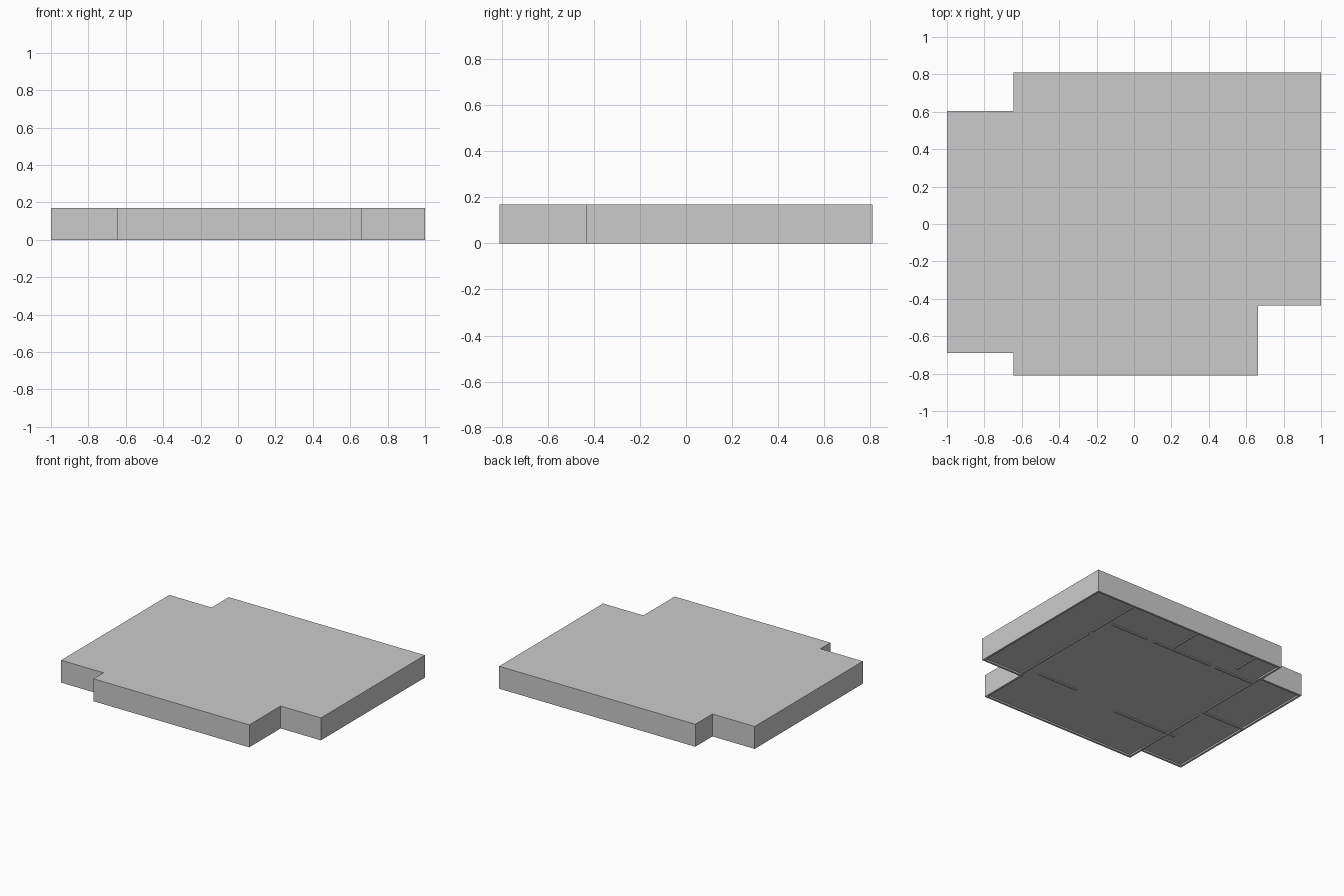
import bpy, bmesh

if "Cube" in bpy.data.objects:
    bpy.data.objects.remove(bpy.data.objects["Cube"])

H, WALL, FLOOR = 0.17, 0.016, 0.012
OUTLINE = [(-1, -.69), (-.645, -.69), (-.645, -.81), (.662, -.81), (.662, -.435),
           (1, -.435), (1, .81), (-.645, .81), (-.645, .605), (-1, .605)]


def inset(pts, d):
    """Move a right-angled counter-clockwise outline inwards by d."""
    out = []
    for i, (x, y) in enumerate(pts):
        for ax, ay, bx, by in ((*pts[i - 1], x, y), (x, y, *pts[(i + 1) % len(pts)])):
            if abs(bx - ax) > abs(by - ay):
                ny = d if bx > ax else -d
            else:
                nx = -d if by > ay else d
        out.append((x + nx, y + ny))
    return out


def finish(name, bm):
    bmesh.ops.recalc_face_normals(bm, faces=bm.faces)
    me = bpy.data.meshes.new(name)
    bm.to_mesh(me)
    bm.free()
    ob = bpy.data.objects.new(name, me)
    bpy.context.collection.objects.link(ob)
    return ob


def ring(bm, pts, z):
    return [bm.verts.new((x, y, z)) for x, y in pts]


def bridge(bm, a, b):
    for i in range(len(a)):
        j = (i + 1) % len(a)
        bm.faces.new((a[i], a[j], b[j], b[i]))


def prism(name, pts, z0, z1):
    bm = bmesh.new()
    a, b = ring(bm, pts, z0), ring(bm, pts, z1)
    bm.faces.new(a)
    bm.faces.new(b)
    bridge(bm, a, b)
    return finish(name, bm)


# Outer walls and flat roof in one shell, open underneath
bm = bmesh.new()
inner = inset(OUTLINE, WALL)
loops = [ring(bm, OUTLINE, H), ring(bm, OUTLINE, 0), ring(bm, inner, 0), ring(bm, inner, H - 0.012)]
for a, b in zip(loops, loops[1:]):
    bridge(bm, a, b)
bm.faces.new(loops[0])
bm.faces.new(loops[-1])
finish("walls_and_roof", bm)

# Floor slab, slightly recessed above the wall bottoms
prism("floor", inner, FLOOR, FLOOR + 0.008)

# Room partitions, whose feet show below the floor: (x0, y0, x1, y1)
T = 0.008
PARTITIONS = [(.62, .507, .32, .507), (.25, .507, -.25, .507), (-.31, .507, -.62, .507),
              (.665, .79, .665, .35), (.665, .30, .665, -.42), (-.638, .58, -.638, -.02),
              (-.638, -.08, -.638, -.67), (.09, .51, .09, .79), (-.43, .60, -.43, .79),
              (-.64, -.02, -.98, -.02), (.56, -.34, .24, -.34), (-.17, -.40, -.69, -.40)]
for i, (x0, y0, x1, y1) in enumerate(PARTITIONS):
    xa, xb = min(x0, x1) - T, max(x0, x1) + T
    ya, yb = min(y0, y1) - T, max(y0, y1) + T
    prism(f"partition_{i + 1}", [(xa, ya), (xb, ya), (xb, yb), (xa, yb)], 0.004, H - 0.014)
